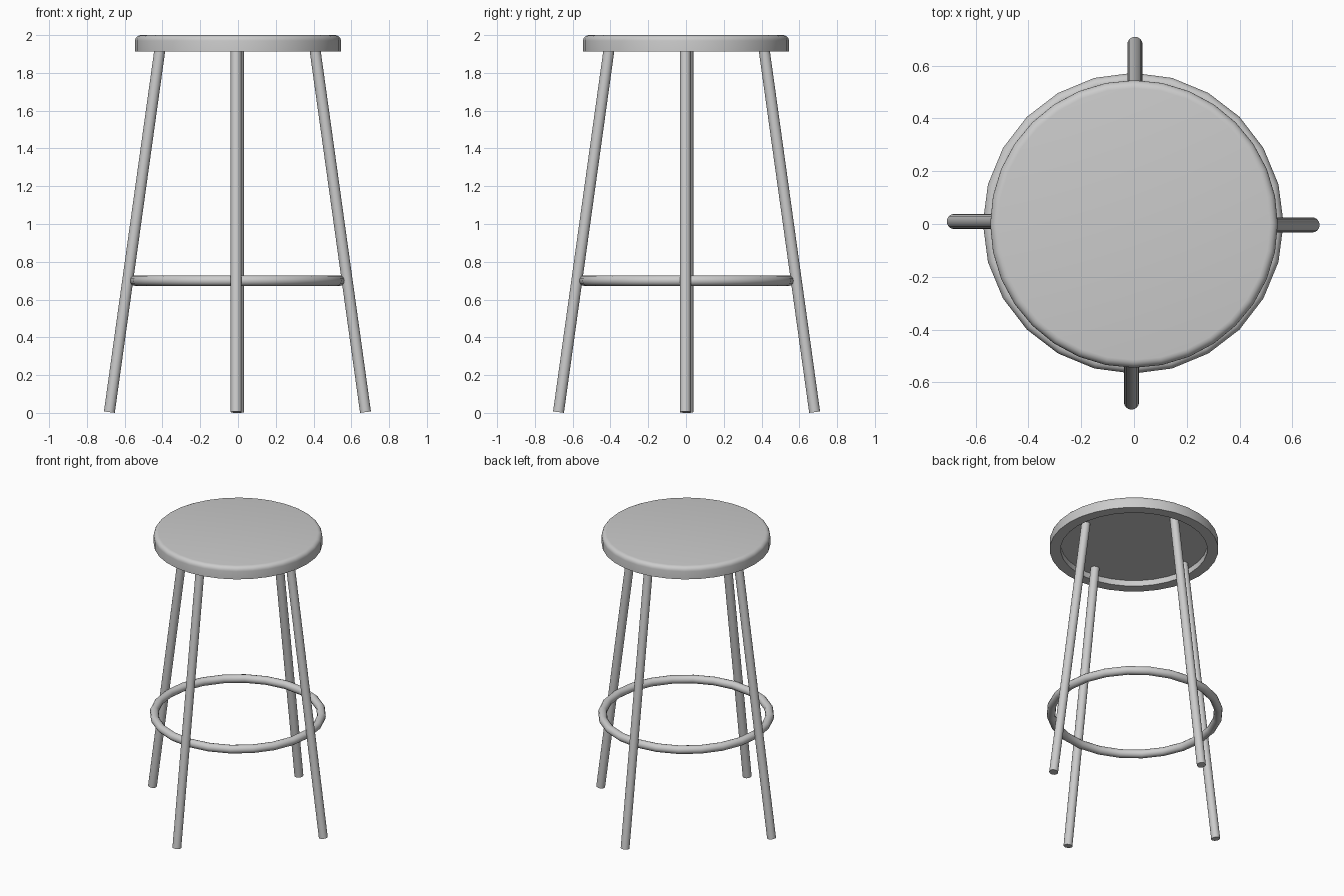
import bpy, math
from mathutils import Vector

if "Cube" in bpy.data.objects:
    bpy.data.objects.remove(bpy.data.objects["Cube"])

CX, CY = -0.003, 0.003   # slight offset of the frame under the seat


def smooth(ob, angle=35):
    bpy.ops.object.select_all(action='DESELECT')
    bpy.context.view_layer.objects.active = ob
    ob.select_set(True)
    bpy.ops.object.shade_smooth_by_angle(angle=math.radians(angle))


def lathe(name, profile, n):
    """Revolve an (r, z) profile whose first and last points lie on the axis."""
    verts = [(0, 0, profile[0][1]), (0, 0, profile[-1][1])]
    rings = profile[1:-1]
    for r, z in rings:
        verts += [(r * math.cos(2 * math.pi * i / n), r * math.sin(2 * math.pi * i / n), z)
                  for i in range(n)]
    idx = lambda k, i: 2 + k * n + i % n
    faces = []
    for i in range(n):
        faces.append((0, idx(0, i), idx(0, i + 1)))
        faces.append((1, idx(len(rings) - 1, i + 1), idx(len(rings) - 1, i)))
        for k in range(len(rings) - 1):
            faces.append((idx(k, i), idx(k + 1, i), idx(k + 1, i + 1), idx(k, i + 1)))
    me = bpy.data.meshes.new(name)
    me.from_pydata(verts, [], faces)
    ob = bpy.data.objects.new(name, me)
    bpy.context.collection.objects.link(ob)
    smooth(ob)
    return ob


def rod(name, a, b, r, n=16):
    d = b - a
    bpy.ops.mesh.primitive_cylinder_add(vertices=n, radius=r, depth=d.length, location=(a + b) / 2)
    ob = bpy.context.object
    ob.name = name
    ob.rotation_euler = d.to_track_quat('Z', 'Y').to_euler()
    smooth(ob)


# Seat: rounded top edge, shallow recess underneath
R, f = 0.545, 0.03
edge = [(R - f + f * math.sin(t), 2 - f + f * math.cos(t))
        for t in (math.pi / 2 * i / 5 for i in range(6))]
lathe("seat", [(0, 2)] + edge + [(R, 1.914), (0.474, 1.914), (0.474, 1.955), (0, 1.955)], 32)

# Four splayed legs
for i, side in enumerate(("right", "back", "left", "front")):
    a = math.pi / 2 * i
    out = Vector((math.cos(a), math.sin(a), 0))
    base = Vector((CX, CY, 0)) + Vector((math.sin(a), -math.cos(a), 0)) * 0.0065
    rod(side + "_leg", base + out * 0.678 + Vector((0, 0, 0.004)),
        base + out * 0.406 + Vector((0, 0, 1.957)), 0.029)

# Ring footrest
bpy.ops.mesh.primitive_torus_add(major_segments=24, minor_segments=12, major_radius=0.542,
                                 minor_radius=0.028, location=(CX, CY, 0.70))
bpy.context.object.name = "footrest_ring"
smooth(bpy.context.object)
